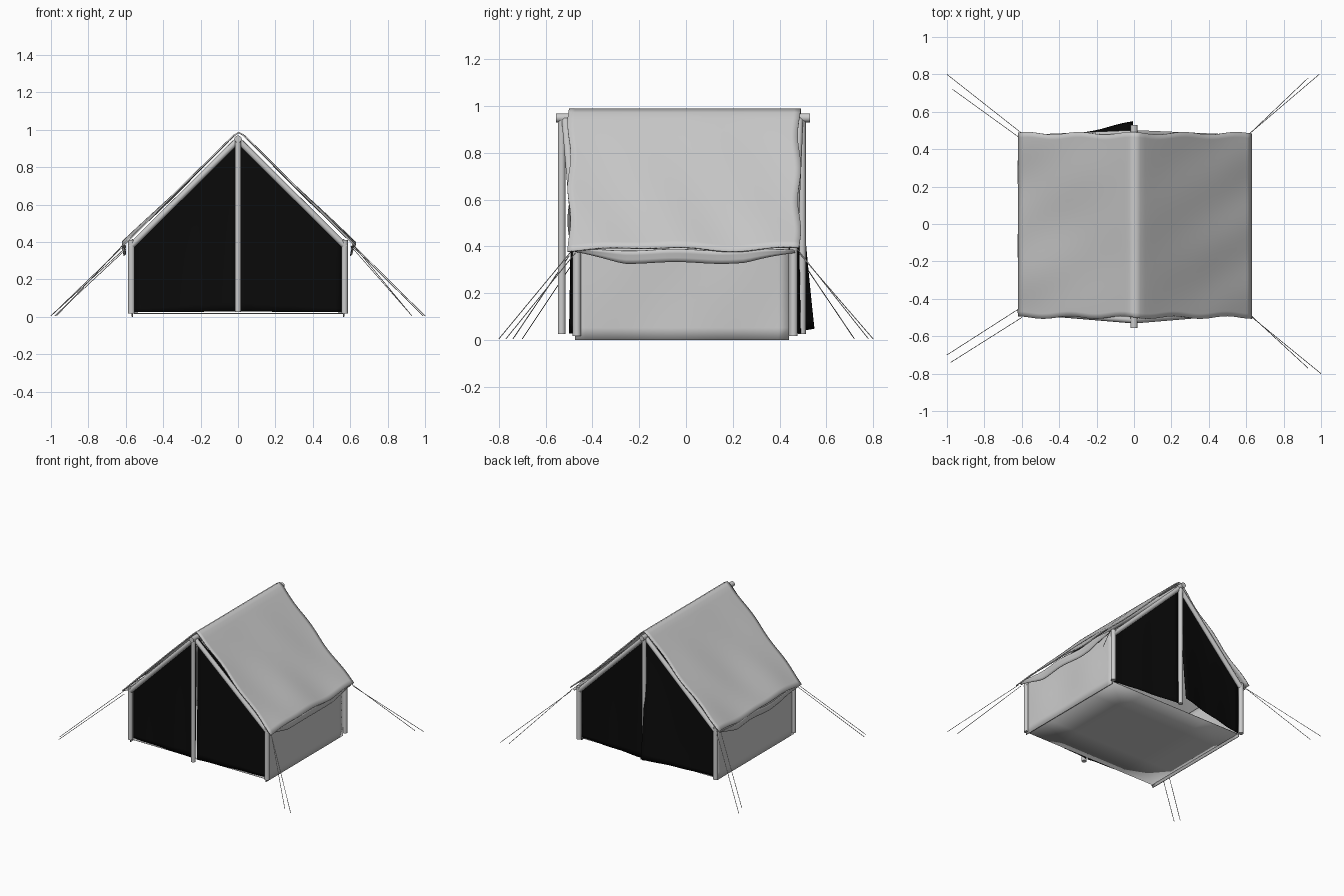
import bpy, bmesh
from math import sin, pi
from mathutils import Vector

if "Cube" in bpy.data.objects:
    bpy.data.objects.remove(bpy.data.objects["Cube"])

black = bpy.data.materials.new("black_mesh")
black.diffuse_color = (0.003, 0.003, 0.003, 1)
black.use_nodes = True
black.node_tree.nodes["Principled BSDF"].inputs["Base Color"].default_value = black.diffuse_color


def grid(name, fn, nu, nv, thick=0.0, mat=None):
    """Cloth sheet from fn(u, v) with u, v in 0..1."""
    bm = bmesh.new()
    rows = [[bm.verts.new(fn(i / nu, j / nv)) for j in range(nv + 1)] for i in range(nu + 1)]
    for i in range(nu):
        for j in range(nv):
            bm.faces.new((rows[i][j], rows[i + 1][j], rows[i + 1][j + 1], rows[i][j + 1]))
    bmesh.ops.recalc_face_normals(bm, faces=bm.faces)
    me = bpy.data.meshes.new(name)
    bm.to_mesh(me)
    bm.free()
    ob = bpy.data.objects.new(name, me)
    bpy.context.collection.objects.link(ob)
    if mat:
        me.materials.append(mat)
    if thick:
        m = ob.modifiers.new("thickness", 'SOLIDIFY')
        m.thickness = thick
        m.offset = 0
    for p in me.polygons:
        p.use_smooth = True
    return ob


def rod(name, a, b, r, sides=16):
    """Round pole between two points."""
    a, b = Vector(a), Vector(b)
    d = b - a
    bpy.ops.mesh.primitive_cylinder_add(vertices=sides, radius=r, depth=d.length, location=(a + b) / 2)
    ob = bpy.context.object
    ob.name = name
    ob.rotation_euler = d.to_track_quat('Z', 'Y').to_euler()
    bpy.ops.object.shade_smooth_by_angle()
    return ob


# Roof cloth: rounded ridge, soft waves growing toward the edges
def roof(u, v):
    s = 2 * u - 1
    a = abs(s)
    y = -0.5 + 0.985 * v
    w = 0.007 * a * (sin(9 * y + 3 * s) + 0.7 * sin(17 * y - 6 * s + 1))
    x = 0.005 + 0.623 * s
    z = 1.0 - 0.61 * (s * s + 0.0006) ** 0.5 - 0.008 * sin(pi * a) + w
    y += 0.007 * sin(14 * s + 2 * v) * (2 * v - 1)
    return x, y, z


grid("roof_cloth", roof, 48, 36, 0.008)

FRONT, BACK = -0.467, 0.46
for sx, side in ((-1, "left"), (1, "right")):
    # Hanging strip under the eave
    def valance(u, v):
        y = -0.475 + 0.94 * u
        drop = 0.01 + 0.045 * min(1, 4.5 * min(u, 1 - u))
        wave = 0.004 * sin(15 * u + sx)
        return sx * (0.617 - 0.012 * v) + wave, y, 0.385 - drop * v + wave

    grid(side + "_valance", valance, 30, 3, 0.005)

    # Side wall
    def wall(u, v):
        bulge = 0.005 * sin(pi * v) * sin(11 * u)
        return sx * (0.565 + bulge), -0.475 + 0.915 * u, 0.415 * v

    grid(side + "_wall", wall, 20, 8, 0.006)

    for y, top_y, end in ((FRONT, -0.515, "front"), (BACK, 0.485, "back")):
        # Corner posts and sloping rafters
        rod(f"{end}_{side}_post", (sx * 0.57, y, 0.017), (sx * 0.57, y, 0.41), 0.0175)
        rod(f"{end}_{side}_rafter", (sx * 0.575, y, 0.375), (0, top_y, 0.945), 0.017)

        # Door panel, the back left one blown outward
        sy = -1 if y < 0 else 1
        loose = 0.07 if (sx < 0 and sy > 0) else 0.012

        def door(u, v):
            x = 0.006 + 0.55 * u
            yy = (0.452 if sy < 0 else 0.443) + 0.035 * (1 - u)
            yy += loose * (1 - u) ** 1.4 * (1 - v) ** 1.4
            bottom = 0.024 + 0.35 * loose * (1 - u)
            top = 0.955 - 0.985 * x
            return sx * x, sy * yy + 0.003 * sin(13 * u) * (1 - v), bottom + (top - bottom) * v

        grid(f"{end}_{side}_door", door, 16, 20, 0.003, black)

# Centre poles and ridge pole
rod("front_centre_pole", (0, -0.532, 0.025), (0, -0.532, 0.945), 0.0165)
rod("back_centre_pole", (0, 0.496, 0.025), (0, 0.496, 0.945), 0.0165)
rod("ridge_pole", (0, -0.555, 0.95), (0, 0.53, 0.95), 0.019)

# Ground sheet
grid("ground_sheet", lambda u, v: (-0.555 + 1.12 * u, -0.468 + 0.91 * v, 0.018), 4, 4, 0.004)

# Guy ropes: two per corner
ropes = (
    ((-0.60, 0.485, 0.37), (-1.0, 0.80, 0.005)), ((-0.61, 0.46, 0.39), (-0.97, 0.72, 0.005)),
    ((0.62, 0.485, 0.37), (0.99, 0.80, 0.005)), ((0.61, 0.475, 0.39), (0.93, 0.78, 0.005)),
    ((-0.61, -0.45, 0.38), (-1.0, -0.70, 0.005)), ((-0.60, -0.50, 0.36), (-0.98, -0.74, 0.005)),
    ((0.62, -0.49, 0.38), (1.0, -0.80, 0.005)), ((0.61, -0.475, 0.37), (0.93, -0.77, 0.005)),
)
for i, (a, b) in enumerate(ropes):
    rod(f"guy_rope_{i + 1}", a, b, 0.002, 6)
